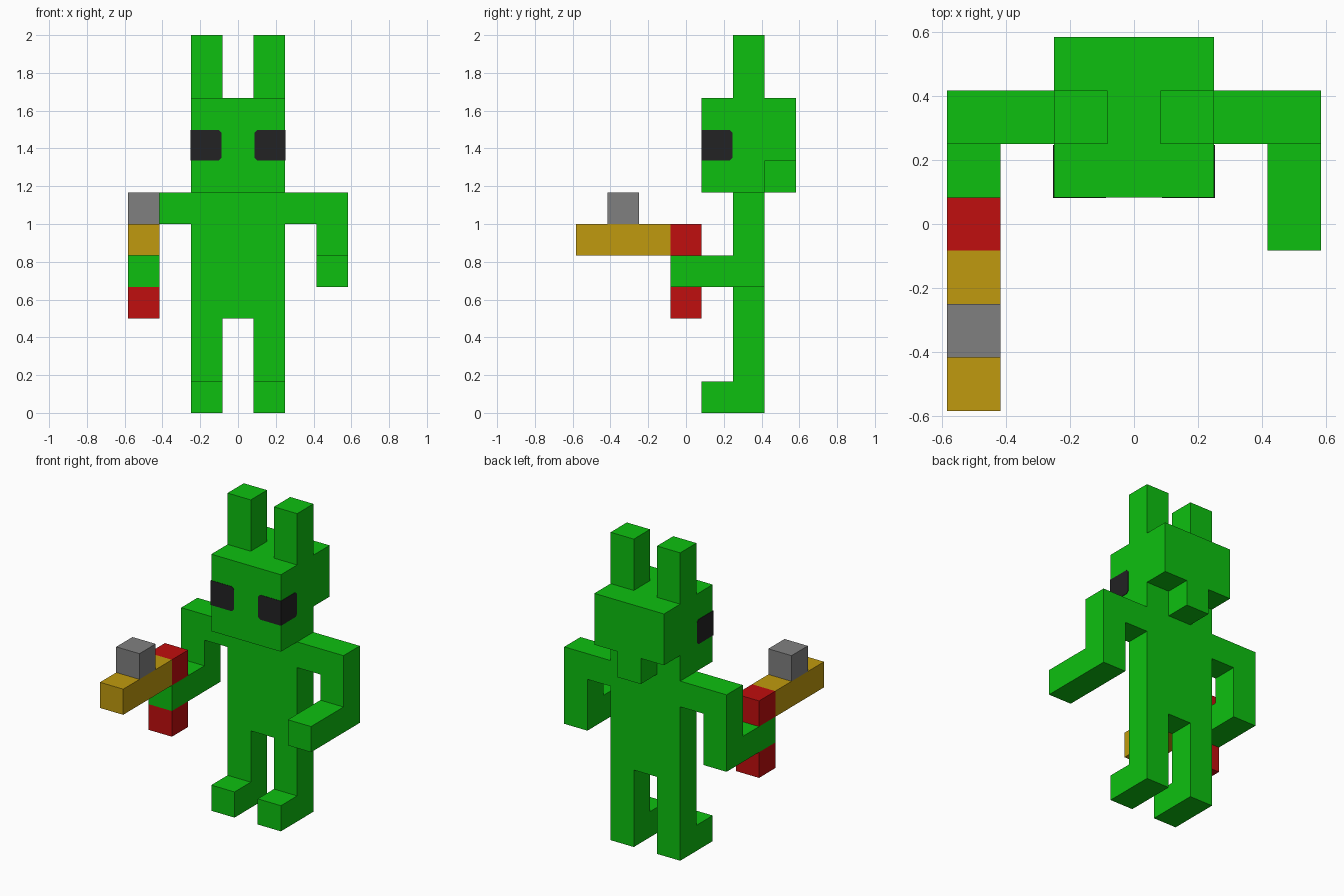
import bpy, bmesh
from mathutils import Vector

cube = bpy.data.objects.get("Cube")
if cube:
    bpy.data.objects.remove(cube, do_unlink=True)

U = 1 / 6  # one block


def material(name, rgb):
    m = bpy.data.materials.new(name)
    m.use_nodes = True
    m.diffuse_color = (*rgb, 1)
    bsdf = next(n for n in m.node_tree.nodes if n.type == 'BSDF_PRINCIPLED')
    bsdf.inputs["Base Color"].default_value = (*rgb, 1)
    return m


GREEN = material("green", (0.004, 0.527, 0.005))
RED = material("red", (0.527, 0.0044, 0.0044))
GOLD = material("gold", (0.527, 0.323, 0.0044))
GREY = material("grey", (0.216, 0.216, 0.216))
BLACK = material("black", (0.016, 0.016, 0.017))


def finish(name, bm, mat):
    bmesh.ops.recalc_face_normals(bm, faces=bm.faces)
    mesh = bpy.data.meshes.new(name)
    bm.to_mesh(mesh)
    bm.free()
    mesh.materials.append(mat)
    ob = bpy.data.objects.new(name, mesh)
    bpy.context.collection.objects.link(ob)
    return ob


def box_mesh(x, y, z):
    """Box from (min, max) ranges measured in blocks."""
    bm = bmesh.new()
    bmesh.ops.create_cube(bm, size=1)
    for v in bm.verts:
        v.co = Vector([(r[0] + (c + 0.5) * (r[1] - r[0])) * U
                       for c, r in zip(v.co, (x, y, z))])
    return bm


def box(name, x, y, z, mat=GREEN):
    return finish(name, box_mesh(x, y, z), mat)


def prism(name, points, axis, lo, hi, mat=GREEN):
    """Extrude a 2D outline, in blocks, along y (xz outline) or z (xy outline)."""
    bm = bmesh.new()
    place = (lambda a, b: (a, lo, b)) if axis == 'y' else (lambda a, b: (a, b, lo))
    face = bm.faces.new([bm.verts.new(Vector(place(a, b)) * U) for a, b in points])
    ext = bmesh.ops.extrude_face_region(bm, geom=[face])
    step = Vector((0, hi - lo, 0) if axis == 'y' else (0, 0, hi - lo)) * U
    bmesh.ops.translate(bm, vec=step,
                        verts=[g for g in ext['geom'] if isinstance(g, bmesh.types.BMVert)])
    return finish(name, bm, mat)


def mirrored(points):
    return points + [(-a, b) for a, b in reversed(points)]


# Torso, legs, shoulders and upper arms in one silhouette
prism("body", mirrored([(0.5, 3), (0.5, 0), (1.5, 0), (1.5, 6), (2.5, 6),
                        (2.5, 4), (3.5, 4), (3.5, 7)]), 'y', 1.5, 2.5)

# Head: full block above, with the back lower corners cut away below
box("head", (-1.5, 1.5), (0.5, 3.5), (8, 10))
prism("jaw", mirrored([(1.5, 0.5), (1.5, 2.5), (0.5, 2.5), (0.5, 3.5)]), 'z', 7, 8)


def eye(name, s):
    """Dark patch wrapping the head's front corner, with clipped far corners."""
    e = 0.015
    inner = 0.52
    bm = box_mesh(sorted((s * inner, s * (1.5 + e))), (0.5 - e, 1.48), (8.02, 8.98))
    clip = []
    for ed in bm.edges:
        a, b = (v.co for v in ed.verts)
        mid, d = (a + b) / 2, b - a
        along_y = abs(d.y) > 0.01 and abs(mid.x) < U
        along_x = abs(d.x) > 0.01 and mid.y > U
        if along_y or along_x:
            clip.append(ed)
    bmesh.ops.bevel(bm, geom=clip, offset=0.015, segments=1, affect='EDGES')
    finish(name, bm, BLACK)


# Paired parts
for side, s in (("left", 1), ("right", -1)):
    near = sorted((s * 0.5, s * 1.5))
    far = sorted((s * 2.5, s * 3.5))
    box(side + "_ear", near, (1.5, 2.5), (10, 12))
    box(side + "_foot", near, (0.5, 1.5), (0, 1))
    box(side + "_forearm", far, (-0.5, 1.5), (4, 5))
    eye(side + "_eye", s)

# Blaster held in the right hand
grip = (-3.5, -2.5)
box("blaster_handle", grip, (-0.5, 0.5), (3, 4), RED)
box("blaster_rear", grip, (-0.5, 0.5), (5, 6), RED)
box("blaster_barrel", grip, (-3.5, -0.5), (5, 6), GOLD)
box("blaster_sight", grip, (-2.5, -1.5), (6, 7), GREY)
